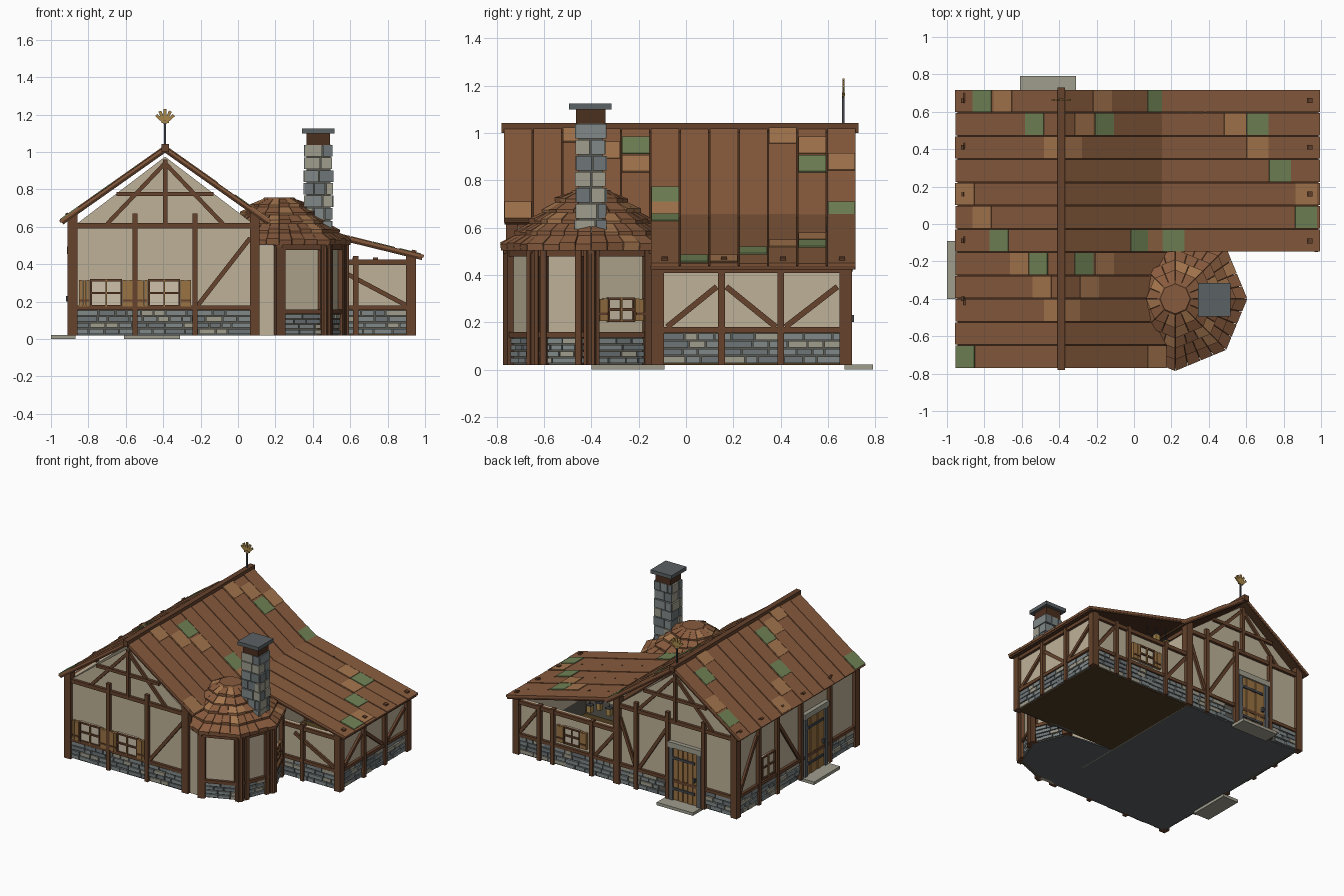
import bpy, bmesh, random
from math import cos, sin, pi, radians
from mathutils import Vector as V, Matrix

if "Cube" in bpy.data.objects:
    bpy.data.objects.remove(bpy.data.objects["Cube"])

random.seed(4)
COL = dict(timber=(.40, .27, .19), plaster=(.74, .69, .59), stone=(.50, .53, .53), stone_dark=(.43, .46, .47),
           stone_tan=(.62, .61, .55), mortar=(.36, .35, .32), roof=(.53, .36, .25), roof_dark=(.30, .20, .14),
           tan=(.64, .46, .31), moss=(.44, .51, .34), wood=(.60, .45, .27), iron=(.27, .28, .30),
           slate=(.36, .38, .39), gold=(.66, .53, .30), pane=(.80, .75, .66), earth=(.32, .25, .15))
STONES = ['stone', 'stone', 'stone_dark', 'stone_tan']
parts = {}


def solid(name, col, bottom, top):
    """Closed prism between two matching point loops."""
    verts, faces = parts.setdefault(name, ([], []))
    o, n = len(verts), len(bottom)
    verts.extend(list(bottom) + list(top))
    faces.append((tuple(range(o, o + n)), col))
    faces.append((tuple(range(o + n, o + 2 * n)), col))
    for i in range(n):
        j = (i + 1) % n
        faces.append(((o + i, o + j, o + n + j, o + n + i), col))


def box(name, col, M, x, y, z):
    loop = [(x[0], y[0]), (x[1], y[0]), (x[1], y[1]), (x[0], y[1])]
    solid(name, col, [M @ V((a, b, z[0])) for a, b in loop], [M @ V((a, b, z[1])) for a, b in loop])


def frame(o, x, z):
    x, z = V(x).normalized(), V(z).normalized()
    y = z.cross(x)
    return Matrix(((x.x, y.x, z.x, o[0]), (x.y, y.y, z.y, o[1]), (x.z, y.z, z.z, o[2]), (0, 0, 0, 1)))


W = Matrix.Identity(4)


def wall_frame(a, b):  # x runs along the wall, -y points outward
    return frame((a[0], a[1], 0), (b[0] - a[0], b[1] - a[1], 0), (0, 0, 1))


def stones(name, M, u0, u1, z0, z1, rows, skip=None, w=(.05, .12)):
    h = (z1 - z0) / rows
    for r in range(rows):
        u = u0
        while u < u1 - .005:
            e = min(u + random.uniform(*w), u1)
            if u1 - e < .03:
                e = u1
            if not skip or e < skip[0] or u > skip[1]:
                box(name, random.choice(STONES), M, (u + .003, e - .003), (-random.uniform(.008, .016), .003),
                    (z0 + r * h + .003, z0 + r * h + h - .003))
            u = e


def strut(name, M, p, q, w=.024, out=.016):
    p, q = V((p[0], 0, p[1])), V((q[0], 0, q[1]))
    d = (q - p).normalized()
    s = V((-d.z, 0, d.x)) * w / 2
    loop = [p - s, q - s, q + s, p + s]
    solid(name, 'timber', [M @ v for v in loop], [M @ (v + V((0, -out, 0))) for v in loop])


def wall(name, a, b, h, posts=(), braces=(), skip=None, base=.155, post_h=.05):
    M = wall_frame(a, b)
    L = (V(b) - V(a)).length
    box(name + '_panel', 'plaster', M, (0, L), (0, .025), (base, h))
    box(name + '_base', 'mortar', M, (0, L), (0, .025), (.02, base))
    stones(name + '_stones', M, .02, L - .02, .025, base, 4, skip)
    T = name + '_timbers'
    for z0, z1 in ((base, base + .024), (h - .028, h)):
        box(T, 'timber', M, (0, L), (-.02, .005), (z0, z1))
    for u in posts:
        c = .026 if u in (0, L) or min(u, L - u) < .01 else .014
        box(T, 'timber', M, (u - c, u + c), (-.026, c), (.02, h + post_h))
    for p, q in braces:
        strut(T, M, p, q)
    return M


def window(name, M, u, z0, z1, w, shutters=True):
    box(name, 'pane', M, (u - w / 2, u + w / 2), (-.01, 0), (z0, z1))
    for t in (-1, -.05, .9):
        c = u + t * w / 2
        box(name, 'wood' if t == -.05 else 'timber', M, (c, c + .05 * w), (-.022, 0), (z0, z1))
    for z in (z0, (z0 + z1) / 2 - .005, z1 - .012):
        box(name, 'timber', M, (u - w / 2, u + w / 2), (-.02, 0), (z, z + .012))
    if shutters:
        for s in (-1, 1):
            for k in range(3):
                c = u + s * (w / 2 + .012 + k * .019)
                box(name + '_shutters', 'wood', M, (c - .009, c + .009), (-.022, 0), (z0 + .004, z1 - .004 - .004 * (k % 2)))
            c = u + s * (w / 2 + .031)
            box(name + '_shutters', 'timber', M, (c - .026, c + .026), (-.027, 0), (z0 + .03, z0 + .042))


def door(name, M, u0, u1, z1):
    for u in (u0, u1 - .03):
        box(name + '_frame', 'slate', M, (u, u + .03), (-.026, 0), (.02, z1))
    box(name + '_frame', 'stone_tan', M, (u0 - .01, u1 + .01), (-.03, 0), (z1 - .005, z1 + .035))
    n, w = 5, (u1 - u0 - .06) / 5
    for k in range(n):
        u = u0 + .03 + k * w
        box(name, 'wood', M, (u + .002, u + w - .002), (-.016 - .003 * (k % 2), 0), (.025, z1))
    for z in (.1, z1 - .09):
        box(name, 'iron', M, (u0 + .03, u1 - .05), (-.025, 0), (z, z + .018))
    box(name, 'iron', M, (u1 - .06, u1 - .045), (-.035, 0), (.2, .23))


# floors and steps
box('main_floor', 'slate', W, (-.885, .09), (-.735, .675), (.02, .03))
box('side_room_floor', 'earth', W, (.09, .925), (-.12, .675), (.02, .03))
box('back_step', 'stone_tan', W, (-.61, -.31), (.67, .79), (0, .022))
box('left_step', 'stone_tan', W, (-1, -.87), (-.40, -.09), (0, .022))

# main house walls
F = wall('front_wall', (-.885, -.735), (.09, -.735), .62, (0, .335, .655, .975), [((.67, .18), (.95, .54))])
B = wall('back_wall', (.09, .675), (-.885, .675), .62, (0, .16, .42, .72, .975),
         [((.15, .18), (.02, .52)), ((.18, .18), (.41, .54))], (.43, .71))
Lf = wall('left_wall', (-.885, .675), (-.885, -.735), .62, (0, .255, .475, .755, 1.095, 1.41),
          [((.03, .18), (.24, .54)), ((.49, .54), (.74, .18))], (.77, 1.08))
box('inner_wall', 'plaster', W, (.07, .095), (-.735, .675), (.02, .62))
box('inner_wall_plate', 'timber', W, (.07, .105), (-.735, .675), (.6, .63))
window('front_window_left', F, .18, .17, .32, .17)
window('front_window_right', F, .49, .17, .32, .17)
window('left_window', Lf, .365, .19, .36, .15, False)
door('back_door', B, .44, .70, .42)
door('left_door', Lf, .79, 1.06, .46)

# gable ends
for name, M, c in (('front_gable', F, .495), ('back_gable', B, .48)):
    tri = [(c - .48, .61), (c + .48, .61), (c, .975)]
    solid(name, 'plaster', [M @ V((u, 0, z)) for u, z in tri], [M @ V((u, .025, z)) for u, z in tri])
    T = name + '_timbers'
    strut(T, M, (c, .61), (c, .96), .024, .022)
    strut(T, M, (c - .26, .775), (c + .26, .775), .022, .02)
    for s in (-1, 1):
        strut(T, M, (c + s * .31, .615), (c, .94), .022)

# lean-to side room
R = wall('side_room_right_wall', (.925, -.12), (.925, .675), .435, (0, .27, .52, .795),
         [((.04, .18), (.25, .35)), ((.29, .35), (.50, .18)), ((.54, .18), (.76, .35))], post_h=.0)
wall('side_room_front_wall', (.44, -.12), (.925, -.12), .425, (.19, .485), [((.12, .36), (.46, .18))], post_h=.02)
K = wall('side_room_back_wall', (.925, .675), (.09, .675), .425, (0, .19, .3, .625),
         [((.02, .18), (.17, .38)), ((.65, .18), (.81, .38))], post_h=.01)
window('side_room_window', K, .46, .2, .33, .13)
for x, z in ((.22, .49), (.3, .51), (.38, .47)):  # hanging lanterns
    box('lanterns', 'gold', W, (x - .016, x + .016), (.58, .612), (z - .03, z + .02))
    box('lanterns', 'iron', W, (x - .02, x + .02), (.576, .616), (z + .02, z + .028))
    box('lanterns', 'iron', W, (x - .002, x + .002), (.594, .598), (z + .028, .61))


# roofs: plank rows over a dark deck, with patched and mossy shingles
def roof(name, top, low, sign, rows, patches):
    d = V((low[0] - top[0], 0, low[1] - top[1]))
    L, run = d.length, abs(d.x)
    M = frame((top[0], 0, top[1]), d, (-d.z * sign, 0, abs(d.x)))
    Y = lambda a, b: (a * sign, b * sign)
    y0, y1 = -.772 + rows[0] * .1243, -.772 + rows[1] * .1243
    box(name + '_deck', 'roof_dark', M, (0, L - .006), Y(y0 + .004, y1 - .004), (-.028, -.012))
    for k in range(*rows):
        y = -.772 + k * .1243
        box(name + '_planks', 'roof', M, (0, L), Y(y + .003, y + .1213), (-.014, .002 * (k % 2)))
    for x, k, col in patches:
        u, y = abs(x - top[0]) / run * L, -.772 + k * .1243
        box(name + '_patches', col, M, (max(u - .06, 0), min(u + .06, L + .002)), Y(y + .004, y + .12), (-.01, .006))
    return M, L, Y


g, t = 'moss', 'tan'
RID = (-.39, 1.03)
roof('main_roof_right', RID, (.175, .632), 1, (0, 12),
     [(-.17, 11, t), (.12, 11, g), (-.16, 10, g), (-.27, 10, t), (-.33, 9, t), (.03, 5, g), (.12, 5, t),
      (-.27, 4, g), (-.16, 4, t), (-.24, 3, t), (-.34, 2, t), (.12, 0, t)])
ML, LL, YL = roof('main_roof_left', RID, (-.955, .632), -1, (0, 12),
                  [(-.81, 11, g), (-.70, 11, t), (-.53, 10, g), (-.43, 9, t), (-.90, 7, t), (-.81, 6, t), (-.72, 5, g),
                   (-.61, 4, t), (-.51, 4, g), (-.49, 3, t), (-.43, 2, t), (-.90, 0, g)])
MS, LS, YS = roof('side_roof', (.15, .655), (.995, .448), 1, (5, 12),
                  [(.54, 10, t), (.66, 10, g), (.66, 9, t), (.78, 8, g), (.92, 7, t), (.92, 6, g), (.21, 5, g)])
for y in (.66, .41, .16, -.09, -.4):  # roof pegs
    if y > -.2:
        box('side_roof_pegs', 'timber', MS, (LS - .07, LS - .045), (y - .013, y + .013), (-.01, .014))
    box('main_roof_pegs', 'timber', ML, (LL - .06, LL - .045), YL(y - .012, y + .012), (-.01, .012))
box('side_roof_fascia', 'timber', W, (.965, .985), (-.15, .71), (.425, .44))
box('ridge_beam', 'timber', W, (-.41, -.37), (-.78, .73), (1.0, 1.042))

# weather vane with a fan of blades
box('vane_pole', 'iron', W, (-.395, -.385), (.66, .67), (1.03, 1.17))
for k in range(-2, 3):
    M = frame((-.39, .665, 1.155), (cos(k * .42), 0, -sin(k * .42)), (sin(k * .42), 0, cos(k * .42)))
    box('vane_fan', 'gold', M, (-.008, .008), (-.004, .004), (0, .075 - .006 * abs(k)))
box('vane_fan', 'gold', W, (-.41, -.37), (.659, .671), (1.155, 1.168))

# octagonal bay
C = V((.22, -.4, 0))


def octo(r, z, k):
    return C + V((r * cos(k * pi / 4), r * sin(k * pi / 4), z))


for k, n in ((-2, 'bay_front_wall'), (-1, 'bay_corner_wall'), (0, 'bay_side_wall')):
    a, b = octo(.34, 0, k).to_2d(), octo(.34, 0, k + 1).to_2d()
    L = (b - a).length
    M = wall(n, a, b, .505, (0, .05, L - .05, L) if k == -1 else (0, L), base=.135, post_h=0)
    if k == 0:
        window('bay_window', M, L / 2, .2, .305, .12)
box('bay_return_wall', 'plaster', wall_frame((.09, -.735), (.22, -.74)), (0, .13), (0, .025), (.02, .5))
fl = [(.09, -.735, .02)] + [tuple(octo(.335, .02, k)) for k in (-2, -1, 0, 1)] + [(.09, -.12, .02)]
solid('bay_floor', 'slate', [V(p) for p in fl], [V(p) + V((0, 0, .01)) for p in fl])

# bay roof: overlapping rings of shingles around an octagonal core
RINGS = [(.378, .515), (.318, .565), (.258, .615), (.203, .660), (.148, .703), (.088, .742)]
for (r0, z0), (r1, z1) in zip(RINGS, RINGS[1:]):
    solid('bay_roof_core', 'roof_dark', [octo(r0 - .012, z0 - .01, k) for k in range(8)],
          [octo(r1 - .01, z1, k) for k in range(8)])
    n = max(2, round(r0 / .085))
    for k in range(8):
        for i in range(n):
            e = .012 + random.uniform(0, .012)
            a, b = (i + .02) / n, (i + .98) / n
            P = lambda r, z, s: octo(r, z, k).lerp(octo(r, z, k + 1), s)
            low = [P(r0 + .004, z0 - .012, a), P(r0 + .004, z0 - .012, b), P(r1 - .01, z1 - .008, b), P(r1 - .01, z1 - .008, a)]
            up = [P(r0 + .008, z0 + e, a), P(r0 + .008, z0 + e, b), P(r1 - .004, z1 + .008, b), P(r1 - .004, z1 + .008, a)]
            solid('bay_roof_shingles', random.choice(['roof', 'roof', 'roof', 'tan']), low, up)
solid('bay_roof_cap', 'roof', [octo(.098, .735, k) for k in range(8)], [octo(.08, .758, k) for k in range(8)])
for k in (-2, -1, 0, 1):  # rafter tails
    a = k * pi / 4
    M = frame(C, (cos(a), sin(a), 0), (0, 0, 1))
    box('bay_rafter_tails', 'timber', M, (.31, .372), (-.017, .017), (.49, .522))

# chimney
x0, x1, y0, y1 = .365, .495, -.455, -.35
box('chimney_core', 'mortar', W, (x0, x1), (y0, y1), (.5, 1.04))
cs = [(x0, y0), (x1, y0), (x1, y1), (x0, y1)]
for i in range(4):
    a, b = cs[i], cs[(i + 1) % 4]
    stones('chimney_stones', wall_frame(a, b), -.01, (V(b) - V(a)).length + .01, .5, 1.04, 8, w=(.05, .1))
box('chimney_neck', 'roof_dark', W, (.367, .493), (-.465, -.34), (1.035, 1.1))
box('chimney_cap', 'slate', W, (.342, .515), (-.495, -.315), (1.098, 1.125))

# turn the collected parts into objects
mats = {}
for c, rgb in COL.items():
    mats[c] = bpy.data.materials.new(c)
    mats[c].diffuse_color = [v ** 2.2 for v in rgb] + [1]
for name, (verts, faces) in parts.items():
    me = bpy.data.meshes.new(name)
    me.from_pydata([tuple(v) for v in verts], [], [f for f, _ in faces])
    used = sorted({c for _, c in faces})
    for c in used:
        me.materials.append(mats[c])
    for p, (_, c) in zip(me.polygons, faces):
        p.material_index = used.index(c)
    bm = bmesh.new()
    bm.from_mesh(me)
    bmesh.ops.recalc_face_normals(bm, faces=bm.faces)
    bm.to_mesh(me)
    bm.free()
    bpy.context.collection.objects.link(bpy.data.objects.new(name, me))

for m in bpy.data.materials:
    if m.users and not m.is_grease_pencil:
        m.use_nodes = True
        m.node_tree.nodes["Principled BSDF"].inputs["Base Color"].default_value = m.diffuse_color
